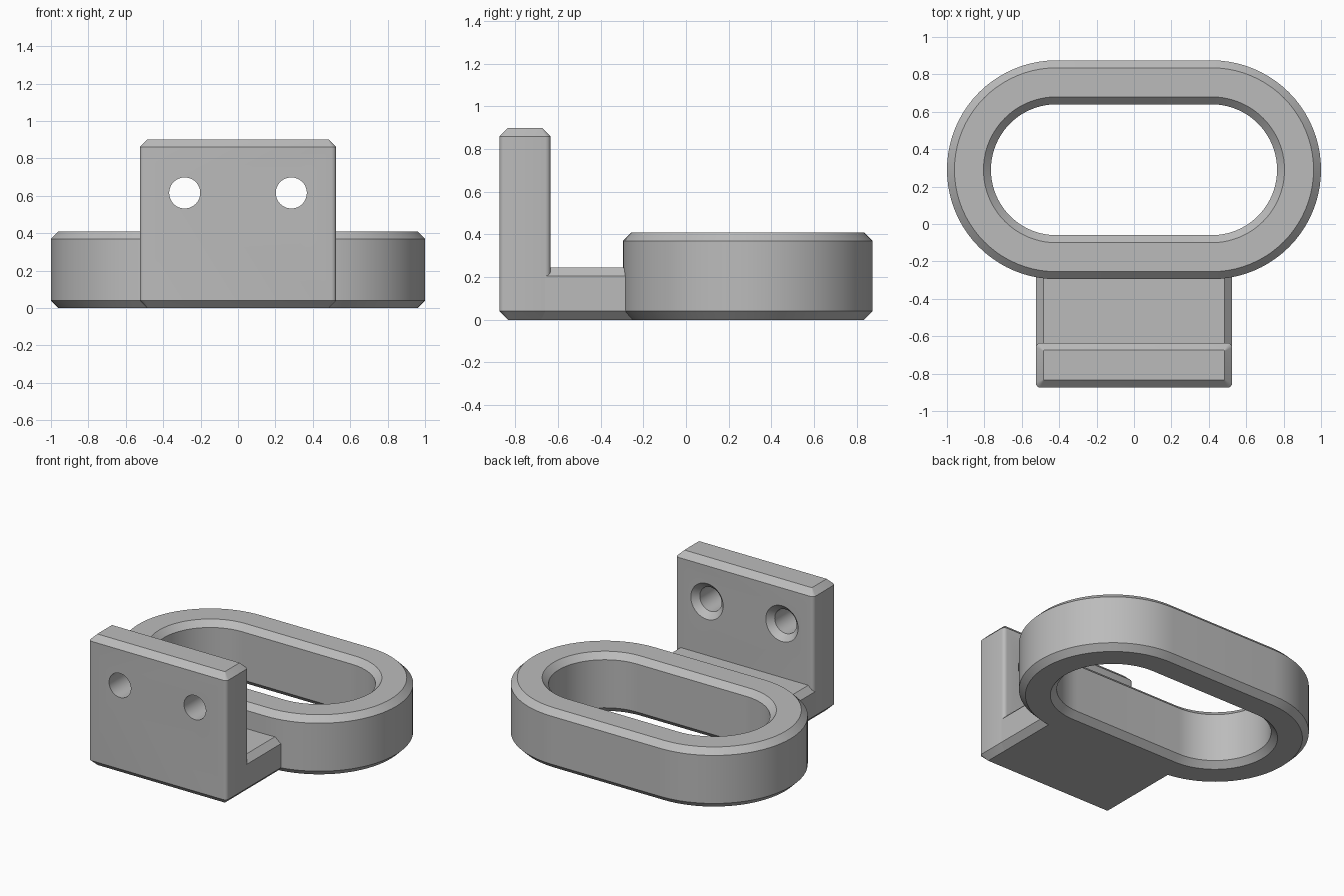
import bpy, bmesh
from math import sin, cos, pi, radians

if "Cube" in bpy.data.objects:
    bpy.data.objects.remove(bpy.data.objects["Cube"])

grey = bpy.data.materials.new("plain grey")
grey.use_nodes = True
colour = (0.5, 0.5, 0.5, 1)
grey.diffuse_color = colour
grey.node_tree.nodes["Principled BSDF"].inputs["Base Color"].default_value = colour

CHAMFER = 0.04


def loft(name, loops, closed=False):
    """Skin a series of equal loops; cap the ends or join last to first."""
    bm = bmesh.new()
    rings = [[bm.verts.new(p) for p in loop] for loop in loops]
    pairs = list(zip(rings, rings[1:]))
    if closed:
        pairs.append((rings[-1], rings[0]))
    else:
        bm.faces.new(rings[0])
        bm.faces.new(rings[-1])
    n = len(rings[0])
    for a, b in pairs:
        for i in range(n):
            j = (i + 1) % n
            bm.faces.new((a[i], a[j], b[j], b[i]))
    bmesh.ops.recalc_face_normals(bm, faces=bm.faces)
    mesh = bpy.data.meshes.new(name)
    bm.to_mesh(mesh)
    bm.free()
    mesh.materials.append(grey)
    obj = bpy.data.objects.new(name, mesh)
    bpy.context.collection.objects.link(obj)
    return obj


def rounded_rect(half_x, half_y, radius, centre_y, z, steps):
    """Rectangle with arc corners; a half_y equal to radius gives a stadium."""
    points = []
    for k, (sx, sy) in enumerate([(1, 1), (-1, 1), (-1, -1), (1, -1)]):
        for i in range(steps + 1):
            a = (k + i / steps) * pi / 2
            points.append((sx * (half_x - radius) + radius * cos(a),
                           centre_y + sy * (half_y - radius) + radius * sin(a), z))
    return points


def smooth(obj):
    bpy.ops.object.select_all(action='DESELECT')
    obj.select_set(True)
    bpy.context.view_layer.objects.active = obj
    bpy.ops.object.shade_smooth_by_angle(angle=radians(30))


# Oval ring: chamfered wall section carried around a stadium
HEIGHT, OUTER, INNER, STRAIGHT, RING_Y = 0.41, 0.585, 0.35, 0.415, 0.29
section = []
for wall, inset in ((OUTER, -CHAMFER), (INNER, CHAMFER)):
    side = [(wall + inset, 0), (wall, CHAMFER),
            (wall, HEIGHT - CHAMFER), (wall + inset, HEIGHT)]
    section += side if wall == OUTER else side[::-1]


def stadium(radius, z):
    # Skip the doubled points where opposite quarter arcs meet
    pts = rounded_rect(STRAIGHT + radius, radius, radius, RING_Y, z, 20)
    return [p for i, p in enumerate(pts) if i not in (41, 83)]


ring = loft("oval_ring", [stadium(r, z) for r, z in section], closed=True)
smooth(ring)

# Upright mounting plate
HALF_W, PLATE_Y, HALF_T, TOP = 0.525, -0.755, 0.12, 0.9
levels = [(CHAMFER, 0), (0, CHAMFER), (0, TOP - CHAMFER), (CHAMFER, TOP)]
plate = loft("mounting_plate", [
    rounded_rect(HALF_W - d, HALF_T - d, 0.004 if d else 0.025, PLATE_Y, z, 4)
    for d, z in levels])

# Countersunk screw holes, wider at the back
BORE, BACK = 0.083, PLATE_Y + HALF_T
for side in (-1, 1):
    stages = [(BORE, -0.95), (BORE, BACK - CHAMFER), (BORE + 2 * CHAMFER, BACK + CHAMFER)]
    cutter = loft("hole_cutter", [
        [(side * 0.285 + r * cos(2 * pi * i / 48), y, 0.615 + r * sin(2 * pi * i / 48))
         for i in range(48)] for r, y in stages])
    cutter.hide_render = True
    cut = plate.modifiers.new("screw_hole", 'BOOLEAN')
    cut.operation, cut.solver, cut.object = 'DIFFERENCE', 'EXACT', cutter
    bpy.context.view_layer.objects.active = plate
    bpy.ops.object.modifier_apply(modifier=cut.name)
    bpy.data.objects.remove(cutter)
smooth(plate)

# Shelf joining the plate to the ring, chamfered along its long edges
SHELF = 0.245
half = [(HALF_W - CHAMFER, 0), (HALF_W, CHAMFER),
        (HALF_W, SHELF - CHAMFER), (HALF_W - CHAMFER, SHELF)]
outline = half + [(-x, z) for x, z in reversed(half)]
loft("joining_shelf", [[(x, y, z) for x, z in outline] for y in (PLATE_Y, -0.18)])
